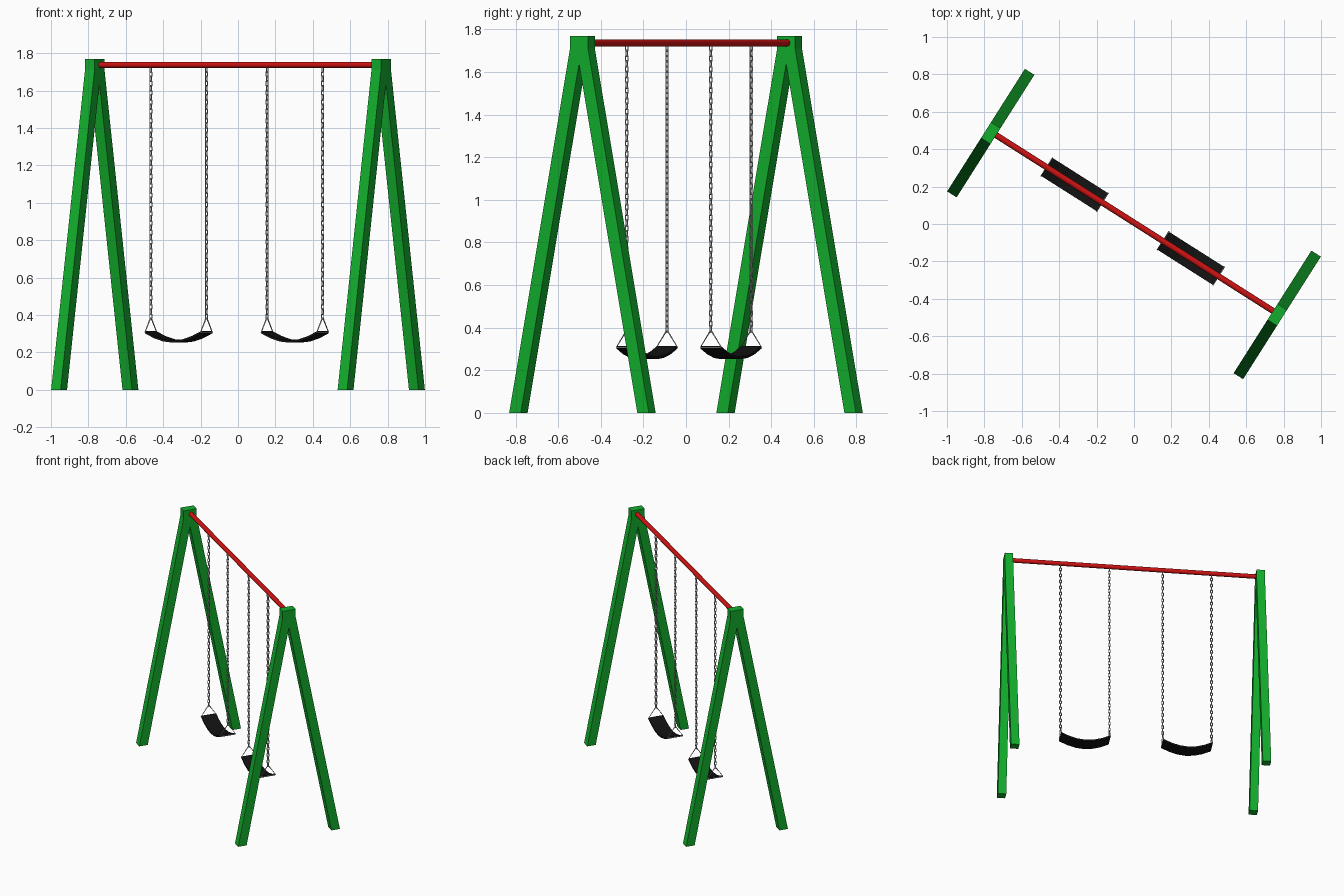
import bpy, bmesh, math
from mathutils import Vector, Matrix

if "Cube" in bpy.data.objects:
    bpy.data.objects.remove(bpy.data.objects["Cube"])

ROT = Matrix.Rotation(math.radians(-32.4), 4, 'Z')   # whole swing set is turned in plan


def material(name, rgb):
    m = bpy.data.materials.new(name)
    m.diffuse_color = (*rgb, 1)
    m.use_nodes = True
    m.node_tree.nodes["Principled BSDF"].inputs["Base Color"].default_value = m.diffuse_color
    return m


GREEN = material("green paint", (0.006, 0.42, 0.025))
RED = material("red paint", (0.62, 0.006, 0.006))
BLACK = material("black rubber", (0.006, 0.006, 0.006))
STEEL = material("grey steel", (0.48, 0.48, 0.48))


def finish(bm, name, mat, smooth=False):
    """Turn the bmesh into an object in the turned frame."""
    bmesh.ops.recalc_face_normals(bm, faces=bm.faces)
    for f in bm.faces:
        f.smooth = smooth
    me = bpy.data.meshes.new(name)
    bm.to_mesh(me)
    bm.free()
    me.materials.append(mat)
    ob = bpy.data.objects.new(name, me)
    ob.matrix_world = ROT
    bpy.context.collection.objects.link(ob)
    return ob


def prism(bm, profile, offset):
    """Extrude a closed loop of points by an offset vector."""
    face = bm.faces.new([bm.verts.new(p) for p in profile])
    new = bmesh.ops.extrude_face_region(bm, geom=[face])["geom"]
    bmesh.ops.translate(bm, vec=offset,
                        verts=[v for v in new if isinstance(v, bmesh.types.BMVert)])


def tube_loop(bm, path, normal, r, sides):
    """Closed tube following a flat loop of points."""
    n, rings = len(path), []
    for i, p in enumerate(path):
        t = (path[(i + 1) % n] - path[i - 1]).normalized()
        side = t.cross(normal)
        rings.append([bm.verts.new(p + r * (math.cos(a) * side + math.sin(a) * normal))
                      for a in [2 * math.pi * k / sides for k in range(sides)]])
    for i in range(n):
        a, b = rings[i], rings[(i + 1) % n]
        for k in range(sides):
            j = (k + 1) % sides
            bm.faces.new((a[k], a[j], b[j], b[k]))


# A-frames: two slanted legs under a square head
H, HEAD, SPREAD, FOOT, TOP = 1.77, 1.71, 0.388, 0.064, 0.05
for name, u in (("left", -0.907), ("right", 0.907)):
    bm = bmesh.new()
    crotch = HEAD * (SPREAD - FOOT) / (SPREAD - TOP)
    half = [(TOP, H), (TOP, HEAD), (SPREAD, 0), (SPREAD - FOOT, 0)]
    outline = half + [(0, crotch)] + [(-v, z) for v, z in reversed(half)]
    prism(bm, [(u - 0.03, v, z) for v, z in outline], (0.06, 0, 0))
    finish(bm, name + "_leg_frame", GREEN)

# Top beam
BEAM_V, BEAM_Z = 0.006, 1.737
bm = bmesh.new()
bmesh.ops.create_cone(bm, cap_ends=True, segments=16, radius1=0.0165, radius2=0.0165, depth=1.79,
                      matrix=Matrix.Translation((0, BEAM_V, BEAM_Z)) @ Matrix.Rotation(math.pi / 2, 4, 'Y'))
beam = finish(bm, "top_beam", RED, True)
bpy.context.view_layer.objects.active = beam
beam.select_set(True)
bpy.ops.object.shade_smooth_by_angle()


def chain(name, u, v, z0, z1):
    """Alternating oval links between two heights."""
    bm = bmesh.new()
    count = 54
    pitch = (z1 - z0) / count
    hl, hw = pitch * 0.5 + 0.0035, 0.0075
    for i in range(count):
        c = Vector((u, v, z0 + (i + 0.5) * pitch))
        a = math.radians(90 * (i % 2))
        d = Vector((math.cos(a), math.sin(a), 0))
        path = []
        for k in range(8):
            t = 2 * math.pi * (k + 0.5) / 8
            end = (hl - hw) * (1 if math.sin(t) > 0 else -1)
            path.append(c + d * hw * math.cos(t) + Vector((0, 0, end + hw * math.sin(t))))
        tube_loop(bm, path, d.cross(Vector((0, 0, 1))), 0.0027, 5)
    finish(bm, name, STEEL, True)


# Swings: sagging seat, wire triangles and chains
V, APEX, SEAT_Z, SAG = 0.008, 0.385, 0.308, 0.05
for name, uc in (("left", -0.381), ("right", 0.355)):
    bm = bmesh.new()
    steps = [i / 3 for i in range(-3, 4)]
    curve = [(uc + 0.178 * s, SEAT_Z - SAG * math.cos(s * math.pi / 2) ** 0.9 if abs(s) < 1 else SEAT_Z)
             for s in steps]
    loop = [(u, V - 0.057, z + 0.006) for u, z in curve]
    loop += [(u, V - 0.057, z - 0.006) for u, z in reversed(curve)]
    prism(bm, loop, (0, 0.114, 0))
    finish(bm, name + "_seat", BLACK)
    for tag, s in (("outer", -1), ("inner", 1)):
        u = uc + s * 0.176
        bm = bmesh.new()
        path = [Vector((u, V - 0.058, SEAT_Z)), Vector((u, V + 0.058, SEAT_Z)), Vector((u, V + 0.003, APEX)),
                Vector((u, V - 0.003, APEX))]
        tube_loop(bm, path, Vector((1, 0, 0)), 0.0035, 6)
        finish(bm, f"{name}_{tag}_hanger", STEEL)
        chain(f"{name}_{tag}_chain", u, V, APEX - 0.004, BEAM_Z - 0.012)
